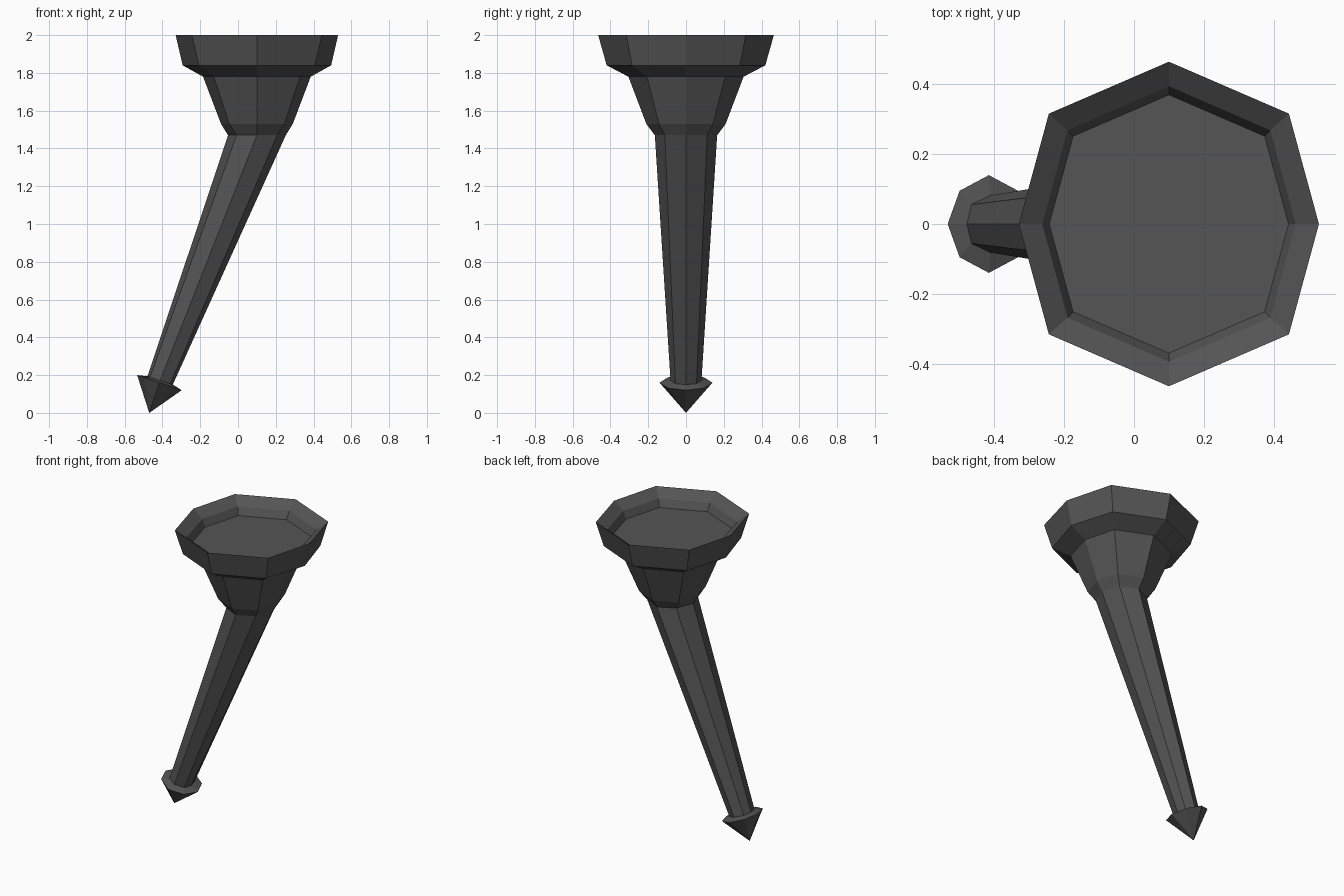
import bpy, bmesh
from mathutils import Vector

if "Cube" in bpy.data.objects:
    bpy.data.objects.remove(bpy.data.objects["Cube"])

iron = bpy.data.materials.new("dark_iron")
iron.diffuse_color = (0.09, 0.09, 0.09, 1)
iron.use_nodes = True
iron.node_tree.nodes["Principled BSDF"].inputs["Base Color"].default_value = iron.diffuse_color


def octagon(center, u, ry, k=0.8, m=0.68):
    """Eight points around center; u is the half axis in the xz plane, ry the half depth,
    k and m place the diagonal corners."""
    c, u, v = Vector(center), Vector(u), Vector((0, ry, 0))
    ab = [(1, 0), (k, m), (0, 1), (-k, m), (-1, 0), (-k, -m), (0, -1), (k, -m)]
    return [c + u * a + v * b for a, b in ab]


def loft(name, rings, end_cap=False, tip=None):
    bm = bmesh.new()
    loops = [[bm.verts.new(p) for p in ring] for ring in rings]
    for lo, hi in zip(loops, loops[1:]):
        for i in range(8):
            j = (i + 1) % 8
            bm.faces.new((lo[i], lo[j], hi[j], hi[i]))
    if end_cap:
        bm.faces.new(loops[-1])
    if tip:
        t = bm.verts.new(tip)
        for i in range(8):
            bm.faces.new((loops[0][(i + 1) % 8], loops[0][i], t))
    me = bpy.data.meshes.new(name)
    bm.to_mesh(me)
    bm.free()
    me.materials.append(iron)
    ob = bpy.data.objects.new(name, me)
    bpy.context.collection.objects.link(ob)
    return ob


# Upright cup: neck, flare, rim, then inside down to the recessed floor
cup = [(1.47, 0.153, 0.165, 0.70), (1.53, 0.19, 0.21, 0.77),
       (1.78, 0.285, 0.305, 0.8), (1.84, 0.393, 0.42, 0.78),
       (2.0, 0.43, 0.465, 0.8), (1.95, 0.363, 0.395, 0.8),
       (1.90, 0.343, 0.37, 0.8)]
loft("torch_cup", [octagon((0.1, 0, z), (rx, 0, 0), ry, k) for z, rx, ry, k in cup], end_cap=True)

# Leaning tapered shaft
shaft_end = octagon((-0.412, 0, 0.172), (0.067, 0, -0.022), 0.082)
loft("leaning_shaft", [shaft_end, octagon((0.1, 0, 1.47), (0.153, 0, 0), 0.165, 0.70)])

# Pointed foot with a wider collar
collar = octagon((-0.416, 0, 0.16), (0.118, 0, -0.04), 0.14, 0.71)
loft("pointed_foot", [collar, shaft_end], tip=(-0.47, 0, 0))
